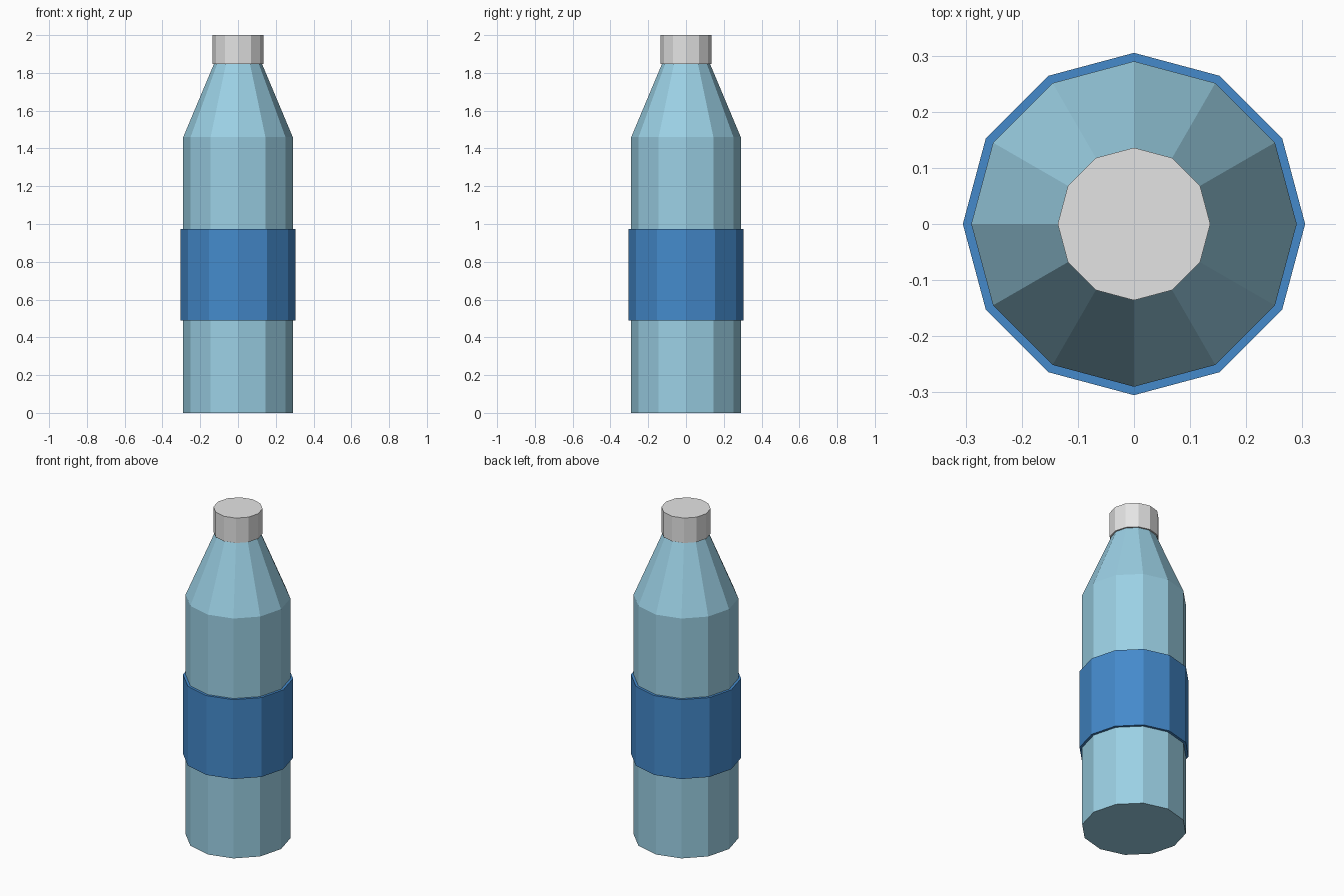
import bpy, bmesh, math

if "Cube" in bpy.data.objects:
    bpy.data.objects.remove(bpy.data.objects["Cube"])

SIDES = 12


def material(name, rgb):
    m = bpy.data.materials.new(name)
    m.diffuse_color = (*rgb, 1)
    m.use_nodes = True
    m.node_tree.nodes["Principled BSDF"].inputs["Base Color"].default_value = m.diffuse_color
    return m


def lathe(name, profile, mat, ring=False):
    """Turn (radius, z) points around z; solids get end caps, rings close on themselves."""
    bm = bmesh.new()
    loops = []
    for r, z in profile:
        loops.append([bm.verts.new((r * math.cos(2 * math.pi * i / SIDES),
                                    r * math.sin(2 * math.pi * i / SIDES), z))
                      for i in range(SIDES)])
    pairs = list(zip(loops, loops[1:]))
    if ring:
        pairs.append((loops[-1], loops[0]))
    else:
        bm.faces.new(loops[0][::-1])
        bm.faces.new(loops[-1])
    for a, b in pairs:
        for i in range(SIDES):
            j = (i + 1) % SIDES
            bm.faces.new((a[i], a[j], b[j], b[i]))
    bmesh.ops.recalc_face_normals(bm, faces=bm.faces)
    me = bpy.data.meshes.new(name)
    bm.to_mesh(me)
    bm.free()
    me.materials.append(mat)
    ob = bpy.data.objects.new(name, me)
    bpy.context.collection.objects.link(ob)
    return ob


pale_blue = material("pale blue", (0.328, 0.631, 0.780))
label_blue = material("label blue", (0.058, 0.254, 0.600))
light_grey = material("light grey", (0.776, 0.776, 0.776))

# Bottle body with tapered shoulder
lathe("bottle_body", [(0.29, 0), (0.29, 1.46), (0.122, 1.86)], pale_blue)

# Label sleeve around the body
lathe("label_band", [(0.288, 0.49), (0.305, 0.49), (0.305, 0.973), (0.288, 0.973)],
      label_blue, ring=True)

# Screw cap
lathe("cap", [(0.136, 1.848), (0.136, 2.0)], light_grey)
